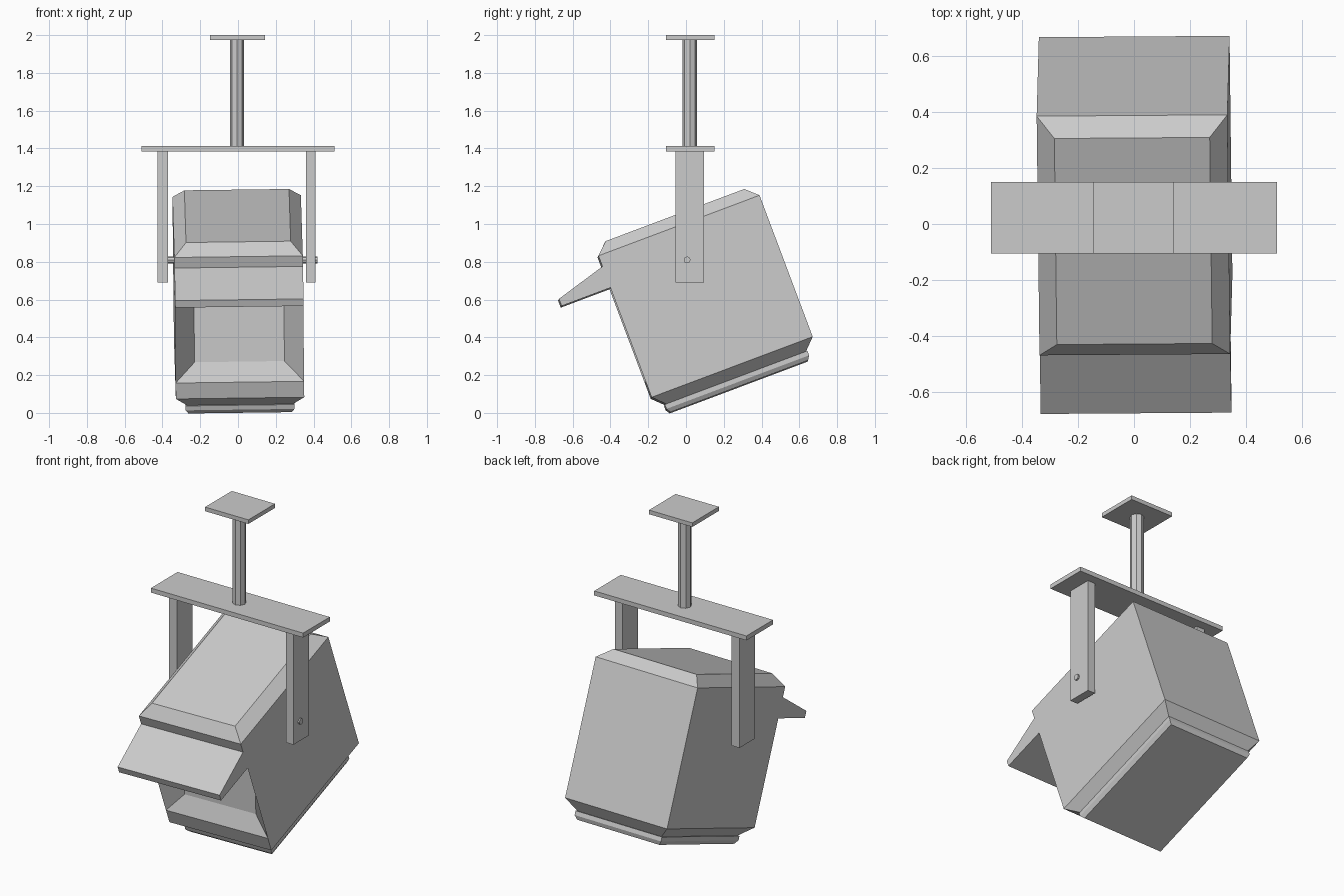
import bpy, bmesh
from math import radians
from mathutils import Matrix, Euler

if "Cube" in bpy.data.objects:
    bpy.data.objects.remove(bpy.data.objects["Cube"])

PIVOT = (0, 0, 0.81)
TILT = Matrix.Translation(PIVOT) @ Euler(
    (radians(20.6), radians(-0.75), radians(0.4))).to_matrix().to_4x4()
FRONT, BACK, HALF = -0.43, 0.481, 0.34


def finish(name, bm, matrix=None):
    bmesh.ops.recalc_face_normals(bm, faces=bm.faces)
    mesh = bpy.data.meshes.new(name)
    bm.to_mesh(mesh)
    bm.free()
    ob = bpy.data.objects.new(name, mesh)
    bpy.context.collection.objects.link(ob)
    if matrix:
        ob.matrix_world = matrix
    return ob


def box(name, lo, hi):
    bm = bmesh.new()
    bmesh.ops.create_cube(bm, size=1)
    for v in bm.verts:
        v.co = [lo[i] + (v.co[i] + 0.5) * (hi[i] - lo[i]) for i in range(3)]
    return finish(name, bm)


def rod(name, radius, length, matrix, sides=8):
    bm = bmesh.new()
    bmesh.ops.create_cone(bm, cap_ends=True, segments=sides, radius1=radius,
                          radius2=radius, depth=length)
    return finish(name, bm, matrix)


def rect_loft(bm, levels):
    """Stack rectangles given as (height, inset); cap both ends."""
    rings = []
    for z, i in levels:
        x, f, b = HALF - i, FRONT + i, BACK - i
        rings.append([bm.verts.new(p) for p in
                      ((-x, f, z), (x, f, z), (x, b, z), (-x, b, z))])
    for a, b in zip(rings, rings[1:]):
        for k in range(4):
            n = (k + 1) % 4
            bm.faces.new((a[k], a[n], b[n], b[k]))
    bm.faces.new(rings[0])
    bm.faces.new(rings[-1])
    return rings


# Tilted housing with chamfered top and bottom, open at the front
bm = bmesh.new()
rings = rect_loft(bm, [(-0.68, 0.06), (-0.62, 0), (0.18, 0), (0.24, 0.063)])
lo, hi = rings[1], rings[2]
bm.faces.remove(bm.faces.get((lo[0], lo[1], hi[1], hi[0])))


def pair(x, y, z):
    return [bm.verts.new((s * x, y, z)) for s in (-1, 1)]


# Front strips and recessed, back-leaning screen
sill = pair(HALF, FRONT, -0.53)
head = pair(HALF, FRONT, 0.0)
inner_lo = pair(0.238, FRONT + 0.07, -0.44)
inner_hi = pair(0.238, FRONT + 0.22, 0.0)
for a, b in ((lo, sill), (sill, inner_lo), (inner_lo, inner_hi),
             (inner_hi, head), (head, hi)):
    bm.faces.new((a[0], a[1], b[1], b[0]))
for k in (0, 1):
    bm.faces.new((sill[k], inner_lo[k], inner_hi[k], head[k]))
finish("housing", bm, TILT)

# Wedge hood over the screen
bm = bmesh.new()
profile = [(FRONT, 0.12), (-0.706, 0.04), (-0.706, 0.0), (FRONT, 0.0)]
ends = [[bm.verts.new((s * HALF, y, z)) for y, z in profile] for s in (-1, 1)]
for e in ends:
    bm.faces.new(e)
for k in range(4):
    n = (k + 1) % 4
    bm.faces.new((ends[0][k], ends[0][n], ends[1][n], ends[1][k]))
finish("hood", bm, TILT)

# Base plate under the housing
bm = bmesh.new()
rect_loft(bm, [(-0.68, 0.052), (-0.705, 0.052), (-0.728, 0.066)])
finish("base_plate", bm, TILT)

# Pivot axle
rod("axle", 0.018, 0.84, Matrix.Translation((0, 0.006, 0.81))
    @ Matrix.Rotation(radians(90), 4, 'Y'))

# Hanging bracket
box("left_arm", (-0.425, -0.055, 0.69), (-0.37, 0.095, 1.39))
box("right_arm", (0.36, -0.055, 0.69), (0.41, 0.095, 1.39))
box("crossbar", (-0.51, -0.105, 1.385), (0.51, 0.15, 1.412))
rod("post", 0.038, 0.59, Matrix.Translation((-0.005, 0.02, 1.69)))
box("ceiling_flange", (-0.147, -0.105, 1.975), (0.143, 0.15, 2.0))
